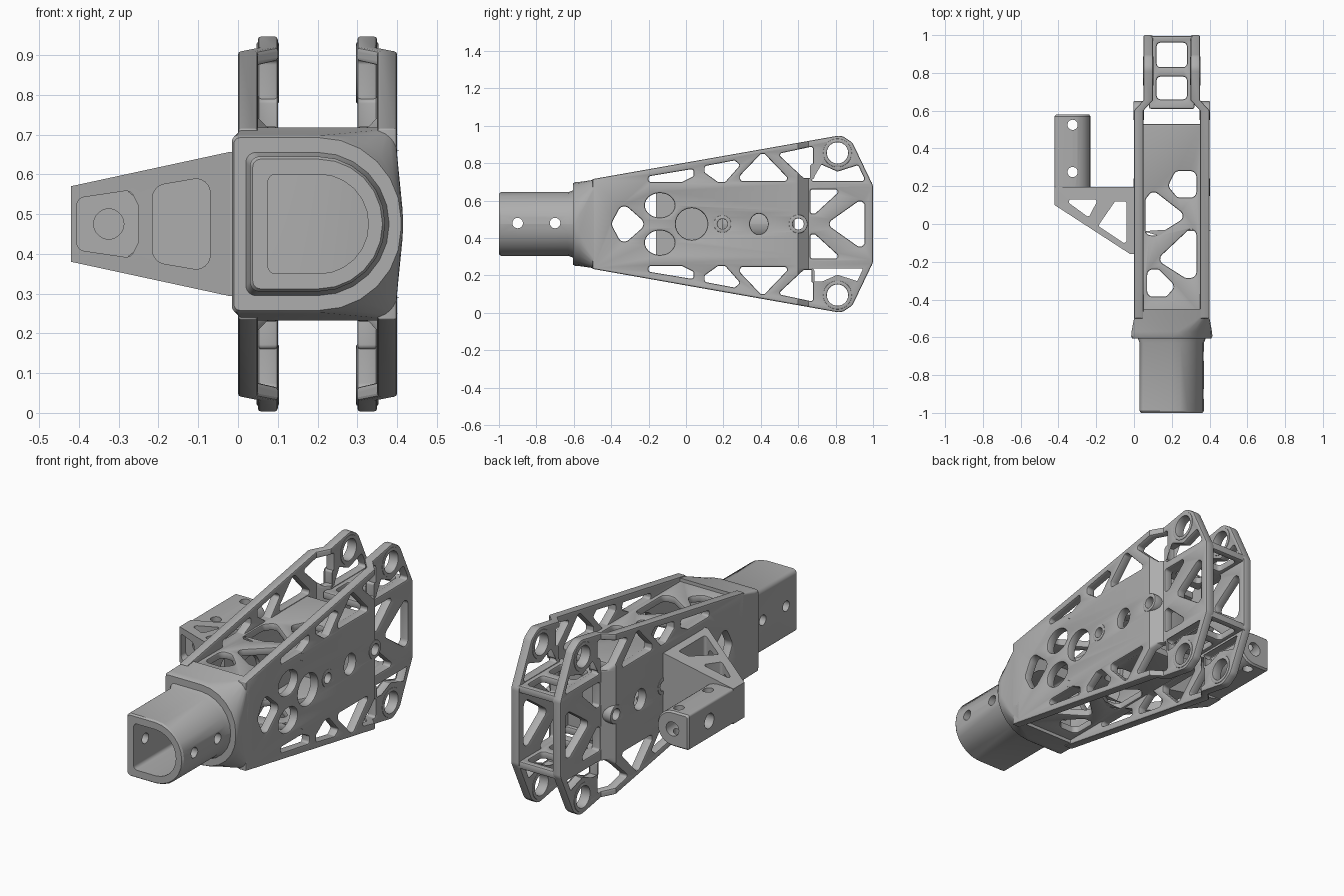
import bpy, bmesh, math
from mathutils import Vector

if "Cube" in bpy.data.objects:
    bpy.data.objects.remove(bpy.data.objects["Cube"], do_unlink=True)

grey = bpy.data.materials.new("machined_grey")
grey.use_nodes = True
COLOUR = (0.42, 0.42, 0.42, 1)
grey.diffuse_color = COLOUR
grey.node_tree.nodes["Principled BSDF"].inputs["Base Color"].default_value = COLOUR

MID = 0.475  # height of the symmetry plane
AXES = {"x": lambda u, v, w: (w, u, v),
        "y": lambda u, v, w: (u, w, v),
        "z": lambda u, v, w: (u, v, w)}


def rounded(points, radius=0.02, segments=6):
    """Polygon with filleted corners; a third value overrides the radius."""
    out = []
    for i, p in enumerate(points):
        r = p[2] if len(p) > 2 else radius
        c = Vector(p[:2])
        a = (Vector(points[i - 1][:2]) - c).normalized()
        b = (Vector(points[(i + 1) % len(points)][:2]) - c).normalized()
        half = a.angle(b) / 2
        centre = c + (a + b).normalized() * r / math.sin(half)
        s, e = c + a * r / math.tan(half) - centre, c + b * r / math.tan(half) - centre
        sweep = s.angle_signed(e)
        for k in range(segments + 1):
            t = -sweep * k / segments
            out.append((centre.x + s.x * math.cos(t) - s.y * math.sin(t),
                        centre.y + s.x * math.sin(t) + s.y * math.cos(t)))
    return out


def box(u0, u1, v0, v1, r=0.02, right=None):
    right = r if right is None else right
    return rounded([(u0, v0, r), (u1, v0, right), (u1, v1, right), (u0, v1, r)])


def circle(u, v, r, squash=1.0):
    return [(u + r * math.cos(t * math.tau / 28), v + r * squash * math.sin(t * math.tau / 28))
            for t in range(28)]


def mirrored(points):
    return [(u, 2 * MID - v) for u, v in reversed(points)]


def finish(obj):
    obj.data.materials.clear()
    obj.data.materials.append(grey)
    bpy.ops.object.select_all(action="DESELECT")
    obj.select_set(True)
    bpy.context.view_layer.objects.active = obj
    bpy.ops.object.shade_smooth_by_angle(angle=math.radians(32))


def add(name, bm):
    bmesh.ops.recalc_face_normals(bm, faces=bm.faces)
    mesh = bpy.data.meshes.new(name)
    bm.to_mesh(mesh)
    bm.free()
    obj = bpy.data.objects.new(name, mesh)
    bpy.context.collection.objects.link(obj)
    return obj


def loft(name, sections, axis):
    """Solid through (level, outline) sections of equal point count."""
    bm = bmesh.new()
    rings = [[bm.verts.new(AXES[axis](u, v, w)) for u, v in pts] for w, pts in sections]
    n = len(rings[0])
    for low, high in zip(rings, rings[1:]):
        for i in range(n):
            bm.faces.new((low[i], low[(i + 1) % n], high[(i + 1) % n], high[i]))
    bm.faces.new(rings[0])
    bm.faces.new(rings[-1])
    return add(name, bm)


def cut(obj, axis, lo, hi, outlines):
    for pts in outlines:
        tool = loft("cutter", [(lo, pts), (hi, pts)], axis)
        tool.hide_render = True
        mod = obj.modifiers.new("cut", "BOOLEAN")
        mod.operation, mod.solver, mod.object = "DIFFERENCE", "EXACT", tool
        bpy.context.view_layer.objects.active = obj
        bpy.ops.object.modifier_apply(modifier=mod.name)
        bpy.data.objects.remove(tool, do_unlink=True)


def plate(name, outlines, lo, hi, axis, bevel=0.008, jog=0):
    """Flat plate with holes and softened edges; jog steps the rear sideways."""
    curve = bpy.data.curves.new(name, "CURVE")
    curve.dimensions, curve.fill_mode = "2D", "BOTH"
    curve.extrude = (hi - lo) / 2 - bevel
    curve.bevel_depth, curve.offset, curve.bevel_resolution = bevel, -bevel, 1
    for pts in outlines:
        s = curve.splines.new("POLY")
        s.points.add(len(pts) - 1)
        for p, (u, v) in zip(s.points, pts):
            p.co = (u, v, 0, 1)
        s.use_cyclic_u = True
    temp = bpy.data.objects.new(name, curve)
    bpy.context.collection.objects.link(temp)
    mesh = bpy.data.meshes.new_from_object(
        temp.evaluated_get(bpy.context.evaluated_depsgraph_get()))
    bm = bmesh.new()
    bm.from_mesh(mesh)
    bpy.data.objects.remove(temp, do_unlink=True)
    for v in bm.verts:
        v.co = AXES[axis](v.co.x, v.co.y, v.co.z + (lo + hi) / 2)
    bmesh.ops.remove_doubles(bm, verts=bm.verts, dist=0.0002)
    if jog:
        for y in (0.60, 0.655):
            bmesh.ops.bisect_plane(bm, geom=bm.verts[:] + bm.edges[:] + bm.faces[:],
                                   plane_co=(0, y, 0), plane_no=(0, 1, 0))
        for v in bm.verts:
            v.co.x += jog * min(max((v.co.y - 0.60) / 0.055, 0), 1)
    obj = add(name, bm)
    finish(obj)
    return obj


# Side plates: tapered outline, lightening holes mirrored about mid height
outline = rounded([(-0.5, 0.235), (0.83, 0, 0.06), (0.89, 0.04, 0.05), (1, 0.27, 0.05),
                   (1, 0.68, 0.05), (0.89, 0.91, 0.05), (0.83, 0.95, 0.06), (-0.5, 0.715)], 0.005)
upper = [rounded(p, 0.012) for p in (
    [(-0.2, 0.70), (-0.02, 0.70), (0.04, 0.73), (0.04, 0.77), (-0.2, 0.73)],
    [(0.10, 0.75), (0.17, 0.70), (0.21, 0.70), (0.29, 0.79), (0.26, 0.815), (0.10, 0.785)],
    [(0.29, 0.705), (0.54, 0.705), (0.54, 0.725), (0.42, 0.85), (0.40, 0.85), (0.29, 0.735)],
    [(0.49, 0.85), (0.63, 0.72), (0.68, 0.72), (0.68, 0.89)],
    [(0.67, 0.705), (0.96, 0.705), (0.92, 0.79), (0.81, 0.755), (0.73, 0.79), (0.67, 0.79)],
    [(0.665, 0.53), (0.69, 0.53), (0.81, 0.64), (0.81, 0.66), (0.665, 0.66)])]
upper += [circle(0.81, 0.855, 0.06), circle(-0.14, 0.575, 0.08, 0.82)]
middle = [rounded([(-0.40, MID), (-0.34, 0.36), (-0.21, MID), (-0.34, 0.59)], 0.035),
          rounded([(0.75, MID), (0.955, 0.33), (0.955, 0.62)], 0.025),
          circle(0.03, MID, 0.085), circle(0.195, MID, 0.03),
          circle(0.39, MID, 0.048, 1.15), circle(0.60, MID, 0.033)]
holes = upper + [mirrored(p) for p in upper] + middle
for side, lo, jog in (("right", 0.0, 0.05), ("left", 0.35, -0.05)):
    plate(side + "_side_plate", [outline] + holes, lo, lo + 0.05, "x", jog=jog)
    # Raised bushings around the pivot holes
    for label, y, z, r, inset in (("centre", 0.195, MID, 0.03, 0), ("rear", 0.60, MID, 0.033, 0),
                                  ("upper", 0.81, 0.855, 0.06, jog),
                                  ("lower", 0.81, 0.095, 0.06, jog)):
        plate(f"{side}_{label}_bushing", [circle(y, z, r + 0.017), circle(y, z, r - 0.003)],
              lo + inset - 0.003, lo + inset + 0.053, "x", 0.004)

# Horizontal webs joining the plates, front truss and rear ladder
web_holes = [rounded(p, 0.03) for p in (
    [(0.18, 0.20), (0.23, 0.14), (0.33, 0.14), (0.33, 0.28), (0.22, 0.28)],
    [(0.06, -0.06), (0.12, -0.06), (0.28, 0.04), (0.10, 0.18), (0.06, 0.13)],
    [(0.12, -0.19), (0.27, -0.285), (0.33, -0.285), (0.33, -0.03), (0.29, -0.03)],
    [(0.07, -0.385), (0.17, -0.385), (0.22, -0.33), (0.13, -0.24), (0.07, -0.24)])]
for label, z in (("upper", 0.66), ("lower", 0.25)):
    plate(label + "_web", [box(0.03, 0.37, -0.5, 0.53, 0.01)] + web_holes, z, z + 0.04, "z")
    plate(label + "_rear_web", [box(0.08, 0.32, 0.61, 0.995, 0.01),
                                box(0.12, 0.28, 0.66, 0.78), box(0.12, 0.28, 0.83, 0.96)],
          z, z + 0.04, "z")
plate("inner_bulkhead", [box(0.03, 0.37, 0.27, 0.68, 0.01)], 0.47, 0.51, "y")

# Flared collar: round on one side, blending to the square body
collar = loft("collar", [(-0.605, box(-0.010, 0.410, 0.258, 0.692, 0.015, 0.205)),
                         (-0.595, box(-0.015, 0.415, 0.252, 0.698, 0.015, 0.21)),
                         (-0.57, box(-0.013, 0.413, 0.25, 0.70, 0.015, 0.18)),
                         (-0.50, box(0, 0.40, 0.24, 0.71, 0.01, 0.06)),
                         (-0.45, box(0, 0.40, 0.232, 0.718, 0.01, 0.012))], "y")
# D-shaped socket tube with cross-pin holes
tube = loft("socket_tube", [(-1.0, box(0.037, 0.363, 0.312, 0.638, 0.02, 0.16)),
                            (-0.99, box(0.03, 0.37, 0.305, 0.645, 0.025, 0.169)),
                            (-0.63, box(0.03, 0.37, 0.305, 0.645, 0.025, 0.169)),
                            (-0.58, box(0.01, 0.39, 0.285, 0.665, 0.025, 0.188))], "y")
bore = box(0.075, 0.328, 0.35, 0.60, 0.02, 0.124)
for part in (collar, tube):
    cut(part, "y", -1.1, -0.4, [bore])
cut(tube, "x", -0.1, 0.5, [circle(y, MID + 0.005, 0.028) for y in (-0.9, -0.7)])
finish(collar)
finish(tube)

# Side arm: tapered wedge opened by front windows and truss cut-outs
arm = loft("side_arm", [(w, [(-0.42, 0.195), (-0.42, 0.10), (-0.05, -0.14), (-0.02, -0.16),
                             (0.03, -0.16), (0.03, 0.195)]) for w in (-1, 1)], "z")
for v in arm.data.vertices:
    v.co.z = MID + v.co.z * (0.095 + 0.08 * min((v.co.x + 0.42) / 0.37, 1.1))
cut(arm, "y", -1, 0.15, [
    rounded([(-0.405, 0.41), (-0.27, 0.39), (-0.25, 0.43), (-0.25, 0.52), (-0.27, 0.56), (-0.405, 0.54)], 0.02),
    rounded([(-0.215, 0.38), (-0.07, 0.355), (-0.07, 0.595), (-0.215, 0.57)], 0.035)])
cut(arm, "z", 0, 1, [rounded([(-0.37, 0.13), (-0.24, 0.035), (-0.19, 0.13)], 0.012),
                     rounded([(-0.19, -0.01), (-0.04, -0.11), (-0.04, 0.12), (-0.1, 0.12)], 0.012)])
finish(arm)

# Small D-shaped barrel carried by the arm
barrel = loft("arm_barrel", [(0.13, box(-0.42, -0.23, 0.38, 0.57, 0.012, 0.094)),
                             (0.57, box(-0.42, -0.23, 0.38, 0.57, 0.012, 0.094)),
                             (0.58, box(-0.412, -0.238, 0.388, 0.562, 0.01, 0.086))], "y")
cut(barrel, "y", 0, 1, [circle(-0.325, MID, 0.038)])
cut(barrel, "z", 0, 1, [circle(-0.325, y, 0.027) for y in (0.275, 0.525)])
cut(barrel, "x", -0.5, -0.325, [circle(0.40, MID, 0.04)])
finish(barrel)
